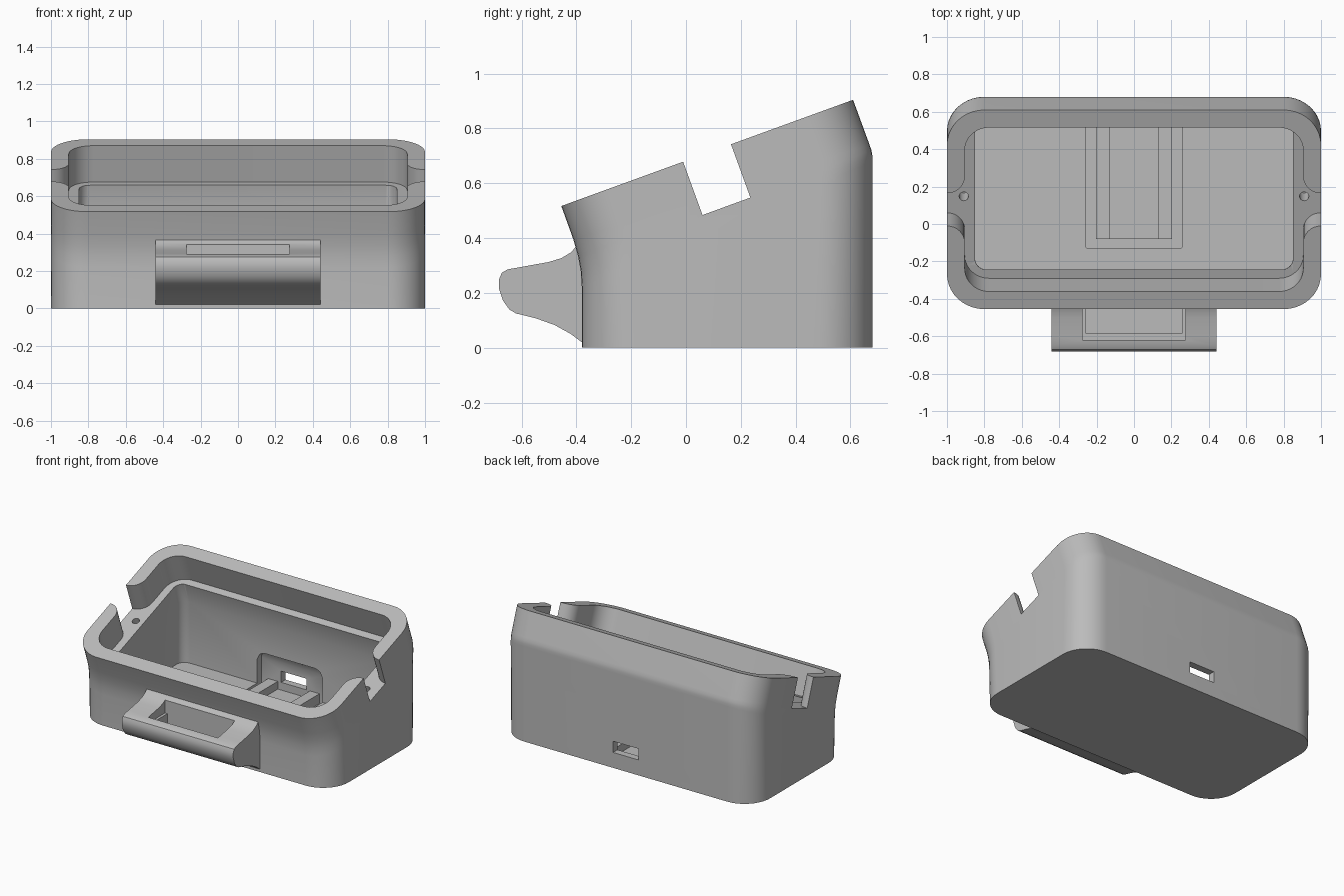
import bpy, math
from mathutils import Vector

if "Cube" in bpy.data.objects:
    bpy.data.objects.remove(bpy.data.objects["Cube"])

grey = bpy.data.materials.new("plain_grey")
grey.use_nodes = True
grey.diffuse_color = (0.5, 0.5, 0.5, 1)
grey.node_tree.nodes["Principled BSDF"].inputs["Base Color"].default_value = (0.5, 0.5, 0.5, 1)

TILT = math.radians(20)
ALONG = Vector((0, math.cos(TILT), math.sin(TILT)))
DOWN = Vector((0, math.sin(TILT), -math.cos(TILT)))
RIM_FRONT = Vector((0, -0.455, 0.517))
DEPTH = 0.207      # depth of the tilted lid pocket
MID = 0.566        # middle of the rim, along the tilt


def tilted(x, u, d):
    """Point at x, distance u along the sloping rim, depth d under it."""
    return RIM_FRONT + Vector((x, 0, 0)) + ALONG * u + DOWN * d


def ring(front, back, half, radius, steps=10):
    """Rounded rectangle between a front and a back point (y, z)."""
    a, b = Vector((0, *front)), Vector((0, *back))
    mid, axis, length = (a + b) / 2, (b - a).normalized(), (b - a).length
    points = []
    for quarter, (sx, sy) in enumerate([(1, 1), (-1, 1), (-1, -1), (1, -1)]):
        for i in range(steps + 1):
            t = (quarter + i / steps) * math.pi / 2
            x = sx * (half - radius) + radius * math.cos(t)
            y = sy * (length / 2 - radius) + radius * math.sin(t)
            points.append(mid + Vector((x, 0, 0)) + axis * y)
    return points


def tilted_ring(u0, u1, d, half, radius):
    return ring(tilted(0, u0, d).yz, tilted(0, u1, d).yz, half, radius)


def loft(name, rings):
    """Closed solid through rings with equal point counts."""
    n = len(rings[0])
    faces = [list(range(n))[::-1], [(len(rings) - 1) * n + i for i in range(n)]]
    for k in range(len(rings) - 1):
        for i in range(n):
            j = (i + 1) % n
            faces.append([k * n + i, k * n + j, (k + 1) * n + j, (k + 1) * n + i])
    mesh = bpy.data.meshes.new(name)
    mesh.from_pydata([p for r in rings for p in r], [], faces)
    mesh.materials.append(grey)
    obj = bpy.data.objects.new(name, mesh)
    bpy.context.collection.objects.link(obj)
    # Point all normals outward
    select(obj)
    bpy.ops.object.mode_set(mode='EDIT')
    bpy.ops.mesh.select_all(action='SELECT')
    bpy.ops.mesh.normals_make_consistent(inside=False)
    bpy.ops.object.mode_set(mode='OBJECT')
    return obj


def box(name, x0, x1, y0, y1, z0, z1):
    return loft(name, [[(x0, y0, z), (x1, y0, z), (x1, y1, z), (x0, y1, z)] for z in (z0, z1)])


def select(obj):
    bpy.ops.object.select_all(action='DESELECT')
    obj.select_set(True)
    bpy.context.view_layer.objects.active = obj


def cut(target, cutter):
    mod = target.modifiers.new("cut", 'BOOLEAN')
    mod.operation, mod.solver, mod.object = 'DIFFERENCE', 'EXACT', cutter
    select(target)
    bpy.ops.object.modifier_apply(modifier=mod.name)
    bpy.data.objects.remove(cutter)


def smooth(obj):
    select(obj)
    bpy.ops.object.shade_smooth_by_angle(angle=math.radians(30))


# Case body: upright base bending into a tilted upper part
body = loft("case_body", [
    ring((-0.38, 0), (0.68, 0), 1, 0.2),
    ring((-0.38, 0.22), (0.68, 0.68), 1, 0.2),
    ring((-0.384, 0.28), (0.68, 0.70), 1, 0.2),
    ring((-0.394, 0.335), (0.677, 0.72), 1, 0.2),
    ring((-0.411, 0.395), (0.67, 0.74), 1, 0.2),
    tilted_ring(0, 1.133, 0, 1, 0.2)])

# Lid pocket, then the deeper chamber leaving a ledge
cut(body, loft("pocket_cutter", [tilted_ring(0.1, 1.033, d, 0.905, 0.13) for d in (DEPTH, -0.06)]))
cut(body, loft("chamber_cutter", [
    ring((-0.243, 0.08), (0.585, 0.08), 0.85, 0.06),
    ring((-0.243, 0.34), (0.585, 0.515), 0.85, 0.06),
    tilted_ring(0.15, 0.983, DEPTH, 0.85, 0.06),
    tilted_ring(0.15, 0.983, DEPTH - 0.06, 0.85, 0.06)]))

# Side notches with rounded inner corners, and screw holes in the ledge
for side in (1, -1):
    arc = [(1 - 0.095 * math.cos(t), 0.188 - 0.095 * math.sin(t))
           for t in [i * math.pi / 16 for i in range(9)]]
    half = [(0.88, 0.188)] + arc + [(1.05, 0.093)]
    outline = half + [(x, -u) for x, u in reversed(half)]
    cut(body, loft("notch_cutter", [[tilted(side * x, MID + u, d) for x, u in outline]
                                    for d in (DEPTH, -0.06)]))
    circle = [(0.91 * side + 0.025 * math.cos(i * math.pi / 10), MID + 0.025 * math.sin(i * math.pi / 10))
              for i in range(20)]
    cut(body, loft("screw_cutter", [[tilted(x, u, d) for x, u in circle] for d in (0.33, 0.18)]))

# Circuit board recess thinning the back wall, and the cable port
recess = [ring((-0.13, z), (0.63, z), 0.258, 0.01, 2) for z in (0.04, 0.25)]
recess += [ring((-0.13, 0.29), (0.615, 0.29), 0.24, 0.01, 2),
           ring((-0.13, 0.31), (0.58, 0.31), 0.2, 0.01, 2)]
cut(body, loft("recess_cutter", recess))
cut(body, box("port_cutter", -0.1, 0.1, 0.5, 0.8, 0.11, 0.19))
smooth(body)

# Board rails on the recess floor
for side, name in ((1, "left_rail"), (-1, "right_rail")):
    box(name, side * 0.127, side * 0.203, -0.08, 0.63, 0.03, 0.11)
box("board_plate", -0.13, 0.13, -0.08, 0.63, 0.03, 0.055)

# Front holder: curved nose with an open slot on top
profile = [(-0.36, 0.375), (-0.4, 0.37), (-0.42, 0.348), (-0.455, 0.327), (-0.5, 0.313),
           (-0.6, 0.295), (-0.65, 0.286), (-0.672, 0.274), (-0.682, 0.25), (-0.682, 0.215),
           (-0.668, 0.172), (-0.645, 0.14), (-0.62, 0.125), (-0.55, 0.108), (-0.48, 0.083),
           (-0.42, 0.05), (-0.38, 0.02), (-0.36, 0.02)]
holder = loft("front_holder", [[(x, y, z) for y, z in profile] for x in (-0.44, 0.44)])
cut(holder, box("slot_cutter", -0.275, 0.275, -0.62, -0.43, 0.25, 0.5))
cut(holder, box("slot_deep_cutter", -0.256, 0.256, -0.585, -0.43, 0.18, 0.5))
smooth(holder)
